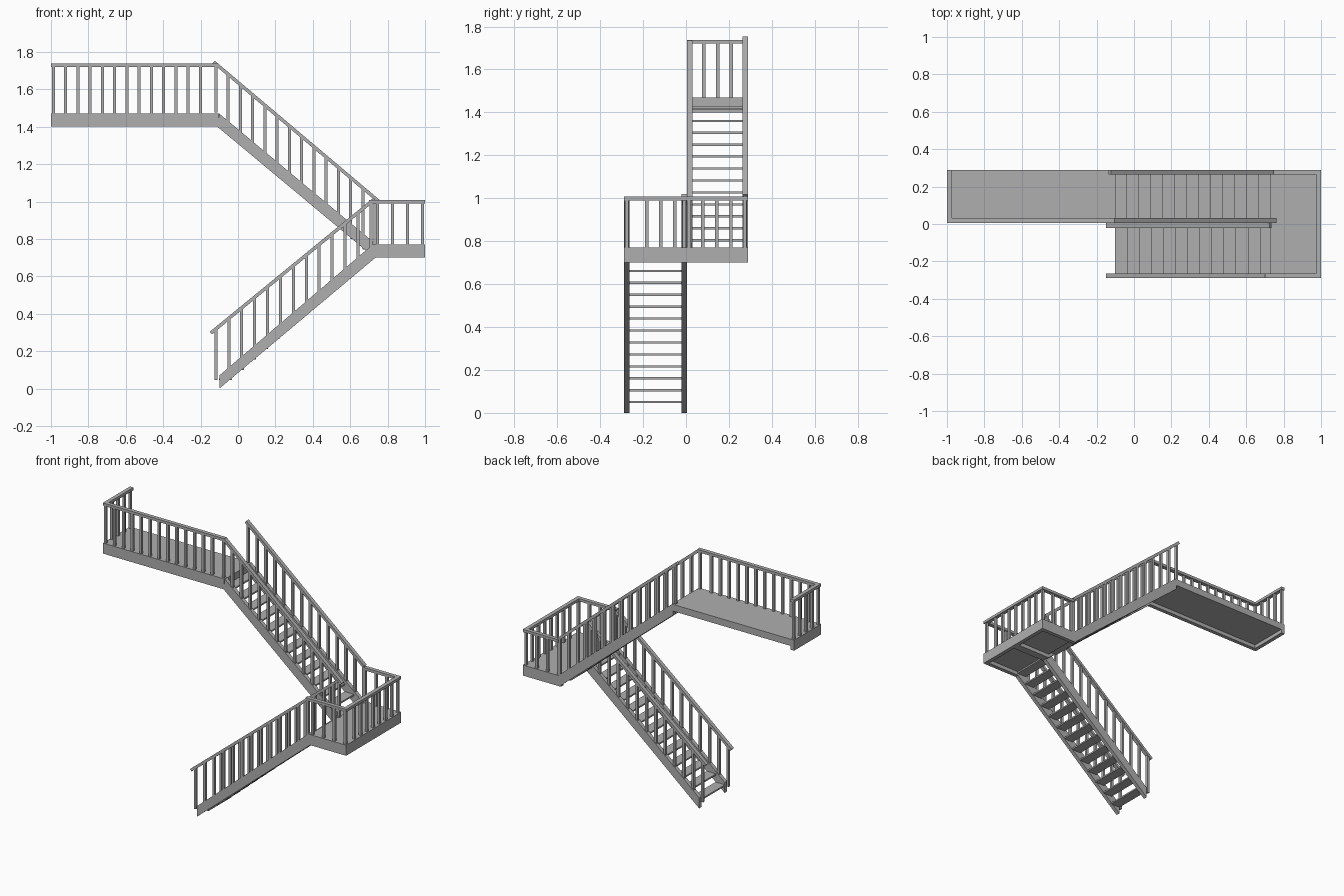
import bpy
import bmesh
from mathutils import Vector

cube = bpy.data.objects.get("Cube")
if cube:
    bpy.data.objects.remove(cube, do_unlink=True)

grey = bpy.data.materials.new("painted_grey")
grey.use_nodes = True
colour = (0.43, 0.43, 0.43, 1)
grey.diffuse_color = colour
grey.node_tree.nodes["Principled BSDF"].inputs["Base Color"].default_value = colour


class Part:
    """Collects prisms and boxes into one flat-shaded object."""

    def __init__(self, name):
        self.name, self.bm = name, bmesh.new()

    def prism(self, profile, y0, y1):
        """Extrude an x-z outline from y0 to y1."""
        a = [self.bm.verts.new((x, y0, z)) for x, z in profile]
        b = [self.bm.verts.new((x, y1, z)) for x, z in profile]
        self.bm.faces.new(a)
        self.bm.faces.new(b[::-1])
        for i in range(len(a)):
            j = (i + 1) % len(a)
            self.bm.faces.new((a[j], a[i], b[i], b[j]))

    def box(self, x0, x1, y0, y1, z0, z1):
        self.prism([(x0, z0), (x1, z0), (x1, z1), (x0, z1)], y0, y1)

    def bar(self, start, end, y0, y1, thick=0.018):
        """Straight bar in the x-z plane with square-cut ends."""
        p, q = Vector(start), Vector(end)
        d = (q - p).normalized() * thick / 2
        n = Vector((-d.y, d.x))
        self.prism([p - n, q - n, q + n, p + n], y0, y1)

    def post(self, x, y, z0, z1, w=0.016):
        self.box(x - w / 2, x + w / 2, y - w / 2, y + w / 2, z0, z1)

    def finish(self):
        bmesh.ops.recalc_face_normals(self.bm, faces=self.bm.faces)
        mesh = bpy.data.meshes.new(self.name)
        self.bm.to_mesh(mesh)
        self.bm.free()
        mesh.materials.append(grey)
        bpy.context.collection.objects.link(bpy.data.objects.new(self.name, mesh))


def line(p, q):
    """Height along a straight line through two x-z points."""
    return lambda x: p[1] + (q[1] - p[1]) * (x - p[0]) / (q[0] - p[0])


TREAD, RISE, RUN, STEPS = 0.01, 0.0556, 0.0645, 13
W = 0.026                       # width of beams and rails
MID, TOP = 0.77, 1.47           # floor heights
DROP, DECK = 0.07, 0.045        # beam depth and deck thickness


def flight(name, stringer, rail, sides, rail_ends, posts, first, step):
    foot = line(*[(p[0], p[1]) for p in (stringer[3], stringer[2])])
    head = line(*rail)
    # Side beams
    beams = Part(name + "_stringers")
    for y in sides:
        beams.prism(stringer, y, y + W)
    beams.finish()
    # Open treads
    treads = Part(name + "_treads")
    for i in range(STEPS):
        x, z = first[0] + step * i, first[1] + RISE * i
        treads.box(x - 0.034, x + 0.034, sides[0] + W, sides[1], z - TREAD, z)
    treads.finish()
    # Handrails and balusters
    rails = Part(name + "_handrails")
    balusters = Part(name + "_balusters")
    for y, (x0, x1) in zip(sides, rail_ends):
        rails.bar((x0, head(x0)), (x1, head(x1)), y, y + W)
        for x in posts:
            balusters.post(x, y + W / 2, foot(x) - 0.01, head(x))
    rails.finish()
    balusters.finish()


# Lower flight climbs towards +x
flight("lower_flight",
       [(-0.1, 0), (0.735, 0.70), (0.72, MID), (-0.1, 0.07)],
       ((-0.15, 0.293), (0.71, 0.997)), (-0.29, -0.021),
       ((-0.145, 0.705), (-0.145, 0.73)),
       [-0.118 + 0.069 * i for i in range(13)],
       (-0.067, 0.055), RUN)

# Upper flight climbs back towards -x
flight("upper_flight",
       [(-0.11, 1.40), (0.73, 0.70), (0.74, MID), (-0.1, TOP)],
       ((-0.11, 1.729), (0.75, 1.003)), (0.005, 0.264),
       ((-0.11, 0.755), (-0.13, 0.74)),
       [-0.118 + 0.0655 * i for i in range(14)],
       (0.70, 0.754), -RUN)

# Landing: deck, edge beams and centre beam
landing = Part("landing_floor")
landing.box(0.73, 1 - W, -0.264, 0.264, MID - DECK, MID)
landing.box(1 - W, 1, -0.29, 0.29, MID - DROP, MID)
for y in (-0.29, 0.264):
    landing.box(0.72, 1 - W, y, y + W, MID - DROP, MID)
landing.box(0.73, 1 - W, -0.021, 0.031, MID - DROP, MID - DECK)
landing.finish()

# Landing guard on three sides
guard = Part("landing_guard")
guard.box(1 - W, 1, -0.29, 0.29, 0.99, 1.008)
for y in (-0.29, 0.264):
    guard.box(0.70 if y < 0 else 0.74, 1 - W, y, y + W, 0.99, 1.008)
    for x in (0.745, 0.825, 0.905):
        guard.post(x, y + W / 2, MID, 1)
for y in [0.275 - 0.0655 * i for i in range(8)] + [-0.276]:
    guard.post(0.986, y, MID, 1)
guard.finish()

# Upper platform: deck with a front and an end beam, open at the back
platform = Part("platform_floor")
platform.box(-1 + W, -0.1, 0.005 + W, 0.29, TOP - DECK, TOP)
platform.box(-1, -1 + W, 0.005, 0.29, TOP - DROP, TOP)
platform.box(-1 + W, -0.105, 0.005, 0.005 + W, TOP - DROP, TOP)
platform.finish()

# Platform guard on the front and the end
guard = Part("platform_guard")
guard.box(-1, -0.105, 0.005, 0.005 + W, 1.72, 1.738)
guard.box(-1, -1 + W, 0.005 + W, 0.29, 1.72, 1.738)
for i in range(13):
    guard.post(-0.987 + 0.0655 * i, 0.018, TOP, 1.73)
for i in range(1, 5):
    guard.post(-0.987, 0.018 + 0.0645 * i, TOP, 1.73)
guard.finish()
